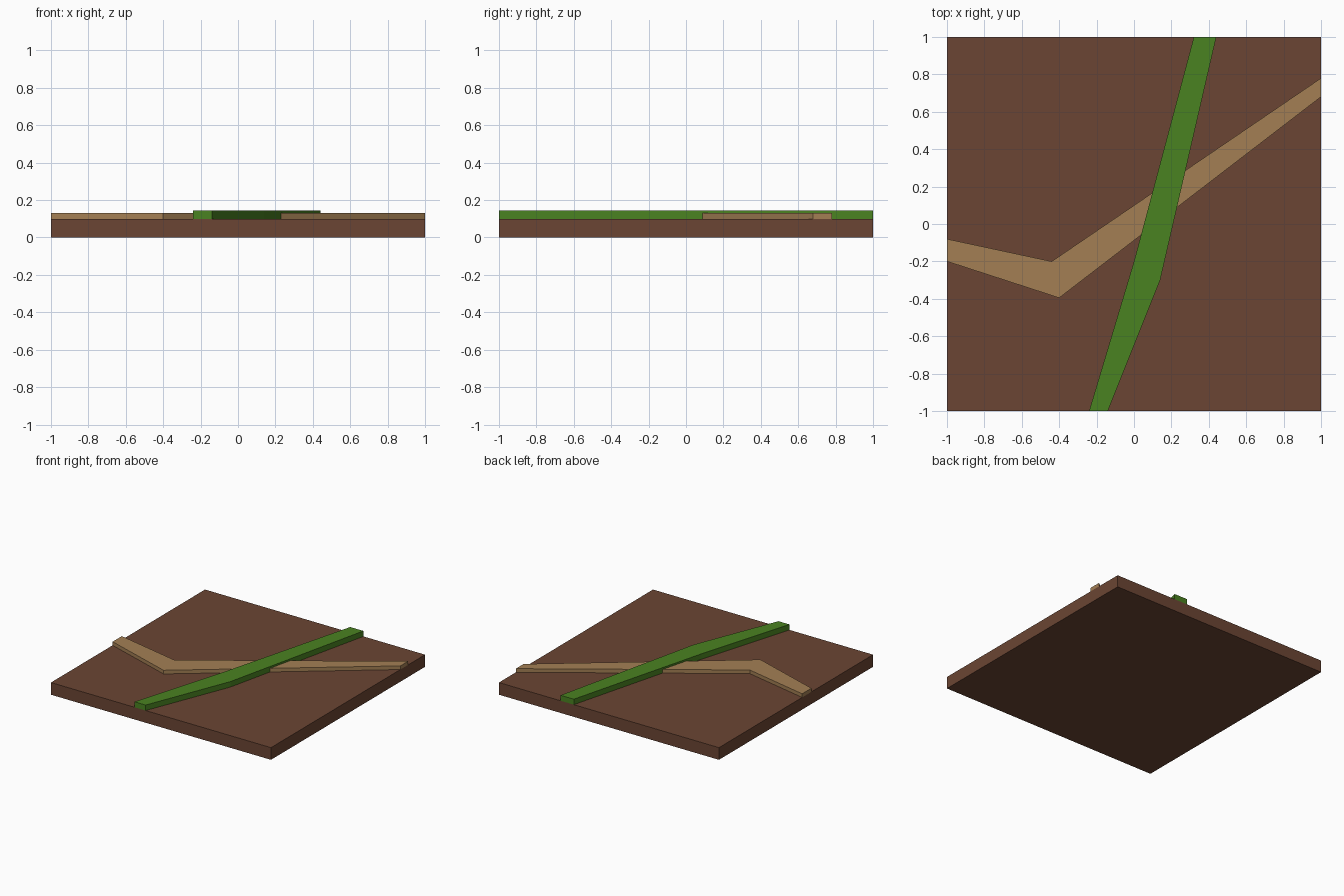
import bpy
import bmesh

if "Cube" in bpy.data.objects:
    bpy.data.objects.remove(bpy.data.objects["Cube"])


def srgb(r, g, b):
    lin = lambda c: c / 12.92 if c <= 0.04045 else ((c + 0.055) / 1.055) ** 2.4
    return (lin(r / 255), lin(g / 255), lin(b / 255), 1)


def slab(name, outline, bottom, top, color):
    """Extrude a flat counter-clockwise outline from bottom to top."""
    bm = bmesh.new()
    face = bm.faces.new([bm.verts.new((x, y, bottom)) for x, y in outline])
    ext = bmesh.ops.extrude_face_region(bm, geom=[face], use_keep_orig=True)
    verts = [g for g in ext["geom"] if isinstance(g, bmesh.types.BMVert)]
    bmesh.ops.translate(bm, verts=verts, vec=(0, 0, top - bottom))
    bmesh.ops.recalc_face_normals(bm, faces=bm.faces)
    mesh = bpy.data.meshes.new(name)
    bm.to_mesh(mesh)
    bm.free()
    mat = bpy.data.materials.new(name + "_color")
    mat.diffuse_color = color
    mat.use_nodes = True
    mat.node_tree.nodes["Principled BSDF"].inputs["Base Color"].default_value = mat.diffuse_color
    mesh.materials.append(mat)
    obj = bpy.data.objects.new(name, mesh)
    bpy.context.collection.objects.link(obj)
    return obj


# Square soil tile
slab("ground_tile", [(-1, -1), (1, -1), (1, 1), (-1, 1)], 0, 0.1, srgb(107, 69, 51))

# Bent tan strip running left to right
slab("tan_path",
     [(-1, -0.2), (-0.4, -0.395), (1, 0.68), (1, 0.78), (-0.44, -0.2), (-1, -0.08)],
     0.1, 0.13, srgb(163, 127, 84))

# Taller green strip crossing over it front to back
slab("green_strip",
     [(-0.24, -1), (-0.14, -1), (0.14, -0.3), (0.44, 1), (0.32, 1), (0, -0.2)],
     0.1, 0.145, srgb(74, 130, 33))
